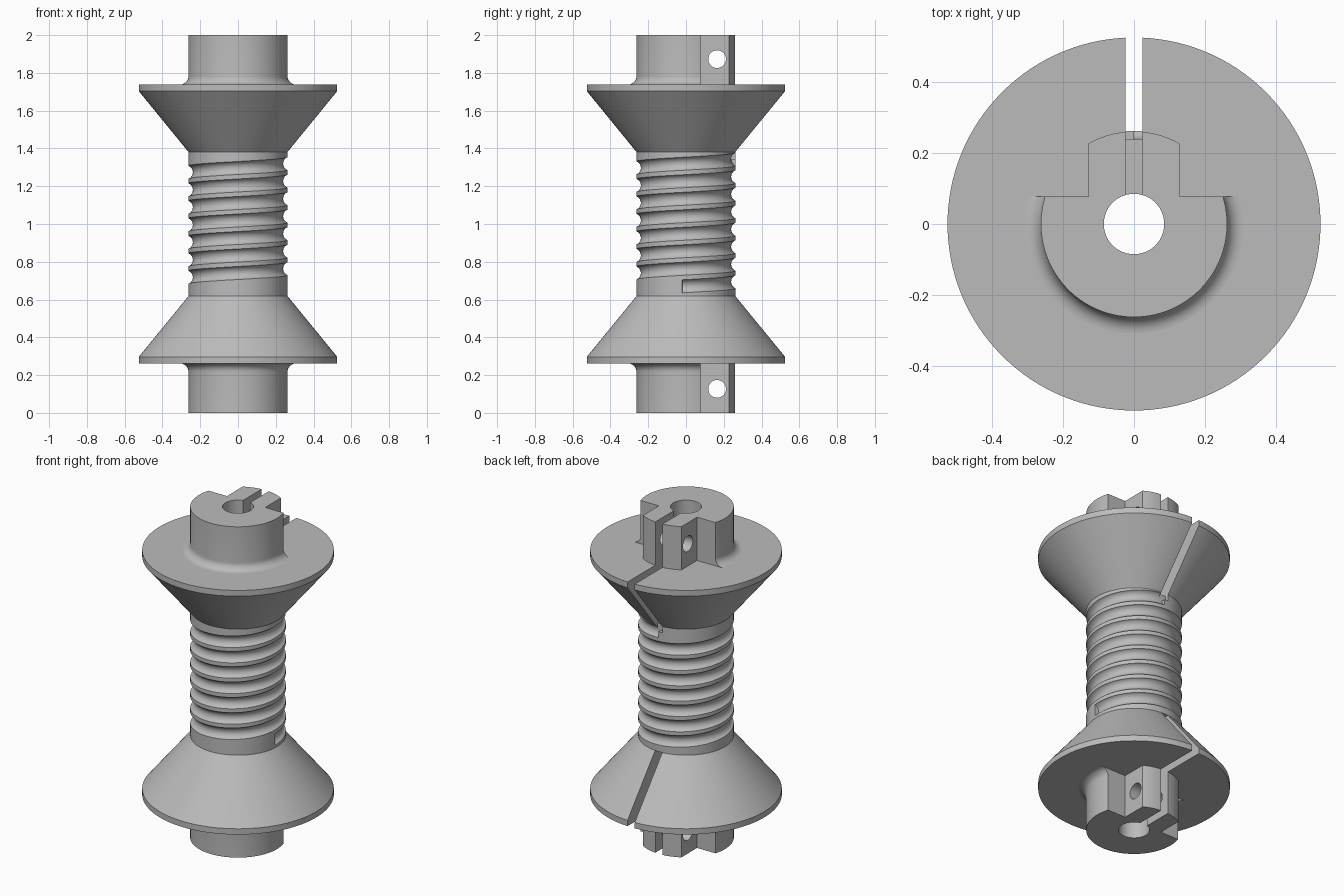
import bpy, bmesh
from math import sin, cos, pi, radians
from mathutils import Matrix

cube = bpy.data.objects.get("Cube")
if cube:
    bpy.data.objects.remove(cube)

# Main dimensions
BORE, CORE, RIM = 0.085, 0.262, 0.525
NECK, RIM_LOW, RIM_TOP, HEIGHT = 1.381, 1.703, 1.738, 2.0
FILLET, SLOT = 0.045, 0.024

grey = bpy.data.materials.new("plain_grey")
grey.use_nodes = True
colour = (0.5, 0.5, 0.5, 1)
grey.diffuse_color = colour
grey.node_tree.nodes["Principled BSDF"].inputs["Base Color"].default_value = colour


def make(name, bm):
    bmesh.ops.remove_doubles(bm, verts=bm.verts, dist=1e-5)
    bmesh.ops.recalc_face_normals(bm, faces=bm.faces)
    mesh = bpy.data.meshes.new(name)
    bm.to_mesh(mesh)
    bm.free()
    mesh.materials.append(grey)
    obj = bpy.data.objects.new(name, mesh)
    bpy.context.collection.objects.link(obj)
    return obj


def lathe(name, profile, steps=128):
    """Revolve a closed (radius, z) outline about the z axis."""
    bm = bmesh.new()
    verts = [bm.verts.new((r, 0, z)) for r, z in profile]
    edges = [bm.edges.new((a, b)) for a, b in zip(verts, verts[1:] + verts[:1])]
    bmesh.ops.spin(bm, geom=verts + edges, cent=(0, 0, 0), axis=(0, 0, 1),
                   angle=2 * pi, steps=steps)
    return make(name, bm)


def prism(name, outline, low, high):
    """Extrude an (x, y) outline from low to high."""
    bm = bmesh.new()
    face = bm.faces.new([bm.verts.new((x, y, low)) for x, y in outline])
    top = bmesh.ops.extrude_face_region(bm, geom=[face])["geom"]
    bmesh.ops.translate(bm, vec=(0, 0, high - low),
                        verts=[v for v in top if isinstance(v, bmesh.types.BMVert)])
    return make(name, bm)


def slot_box(name, y0, low, high):
    return prism(name, [(-SLOT, y0), (SLOT, y0), (SLOT, 0.7), (-SLOT, 0.7)], low, high)


def cut(obj, cutter):
    mod = obj.modifiers.new("cut", "BOOLEAN")
    mod.operation, mod.solver, mod.object = "DIFFERENCE", "EXACT", cutter
    bpy.context.view_layer.objects.active = obj
    bpy.ops.object.modifier_apply(modifier=mod.name)
    bpy.data.objects.remove(cutter)


def smooth(obj):
    bpy.ops.object.select_all(action="DESELECT")
    obj.select_set(True)
    bpy.context.view_layer.objects.active = obj
    bpy.ops.object.shade_smooth_by_angle(angle=radians(28))


def helix_cutter(z0, z1, a0, a1, radius, size, sides=24, per_turn=96):
    """Round rod wound about the z axis."""
    bm = bmesh.new()
    count = int((a1 - a0) / (2 * pi) * per_turn)
    rings = []
    for i in range(count + 1):
        t = i / count
        a, z = a0 + (a1 - a0) * t, z0 + (z1 - z0) * t
        ring = []
        for k in range(sides):
            b = 2 * pi * k / sides
            r = radius + size * cos(b)
            ring.append(bm.verts.new((r * cos(a), r * sin(a), z + size * sin(b))))
        rings.append(ring)
    for p, q in zip(rings, rings[1:]):
        for k in range(sides):
            n = (k + 1) % sides
            bm.faces.new((p[k], p[n], q[n], q[k]))
    bm.faces.new(rings[0])
    bm.faces.new(rings[-1])
    return make("groove_cutter", bm)


# Barrel with a helical groove that runs out into the upper slot
barrel = lathe("barrel", [(BORE, HEIGHT - NECK), (CORE, HEIGHT - NECK),
                          (CORE, NECK), (BORE, NECK)])
depth, rod = 0.023, 0.038
cut(barrel, helix_cutter(0.67, 1.343, radians(-4.4), radians(90 + 7 * 360),
                         CORE - depth + rod, rod))
cut(barrel, slot_box("slot_cutter", CORE - depth, 1.343, 1.5))

# Conical flange with the back slot
flange = lathe("upper_flange", [(BORE, NECK), (CORE, NECK), (RIM, RIM_LOW),
                                (RIM, RIM_TOP), (BORE, RIM_TOP)])
cut(flange, slot_box("slot_cutter", 0, 1.3, 1.8))

# Hub with a filleted foot
foot = [(CORE + FILLET * (1 - sin(a)), RIM_TOP + FILLET * (1 - cos(a)))
        for a in [pi / 2 * i / 8 for i in range(9)]]
hub = lathe("upper_hub", [(BORE, RIM_TOP)] + foot + [(CORE, HEIGHT), (BORE, HEIGHT)])

# Trim the back of the hub to a narrow round-ended clamp post
post, shoulder, arc_r = 0.128, 0.077, 0.2605
arc = []
for i in range(17):
    x = -post + 2 * post * i / 16
    arc.append((x, (arc_r ** 2 - x ** 2) ** 0.5))
trim = [(0.4, shoulder), (0.4, 0.4), (-0.4, 0.4), (-0.4, shoulder),
        (-post, shoulder)] + arc + [(post, shoulder)]
cut(hub, prism("trim_cutter", trim, 1.6, 2.1))
cut(hub, slot_box("slot_cutter", 0, 1.6, 2.1))

# Cross hole through the clamp post
hole = prism("hole_cutter", [(0.047 * cos(2 * pi * i / 32), 0.047 * sin(2 * pi * i / 32))
                             for i in range(32)], -0.4, 0.4)
hole.data.transform(Matrix.Translation((0, 0.165, 1.873)) @ Matrix.Rotation(pi / 2, 4, "Y"))
cut(hub, hole)

# Mirror the upper parts to the lower end
parts = [barrel, flange, hub]
for source in (flange, hub):
    twin = source.copy()
    twin.data = source.data.copy()
    twin.name = source.name.replace("upper", "lower")
    twin.data.transform(Matrix.Translation((0, 0, HEIGHT)) @ Matrix.Scale(-1, 4, (0, 0, 1)))
    twin.data.flip_normals()
    bpy.context.collection.objects.link(twin)
    parts.append(twin)

for part in parts:
    smooth(part)
